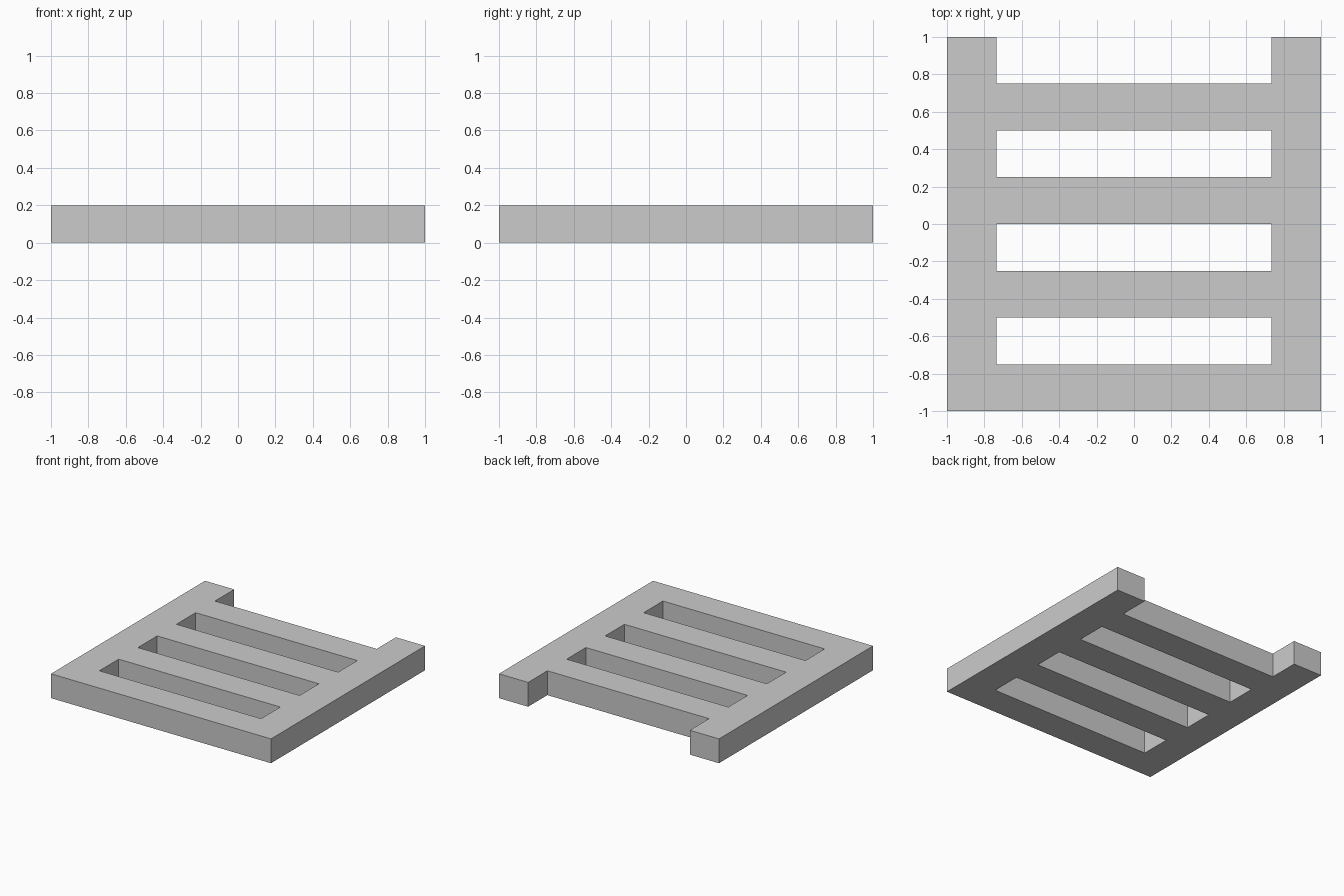
import bpy
import bmesh

if "Cube" in bpy.data.objects:
    bpy.data.objects.remove(bpy.data.objects["Cube"])

HEIGHT = 0.2
XS = [-1.0, -0.735, 0.735, 1.0]           # side rails and the slot span
YS = [-1.0 + 0.25 * i for i in range(9)]  # alternating bar / slot rows

# Slatted panel outline: full side rails, cross bars on every even row
bm = bmesh.new()
grid = [[bm.verts.new((x, y, 0)) for x in XS] for y in YS]
for row in range(8):
    for col in range(3):
        if col != 1 or row % 2 == 0:
            bm.faces.new((grid[row][col], grid[row][col + 1],
                          grid[row + 1][col + 1], grid[row + 1][col]))

mesh = bpy.data.meshes.new("slatted_panel")
bm.to_mesh(mesh)
bm.free()
panel = bpy.data.objects.new("slatted_panel", mesh)
bpy.context.collection.objects.link(panel)

# Thickness, growing upward from the ground
thick = panel.modifiers.new("thickness", 'SOLIDIFY')
thick.thickness = HEIGHT
thick.offset = 1.0
